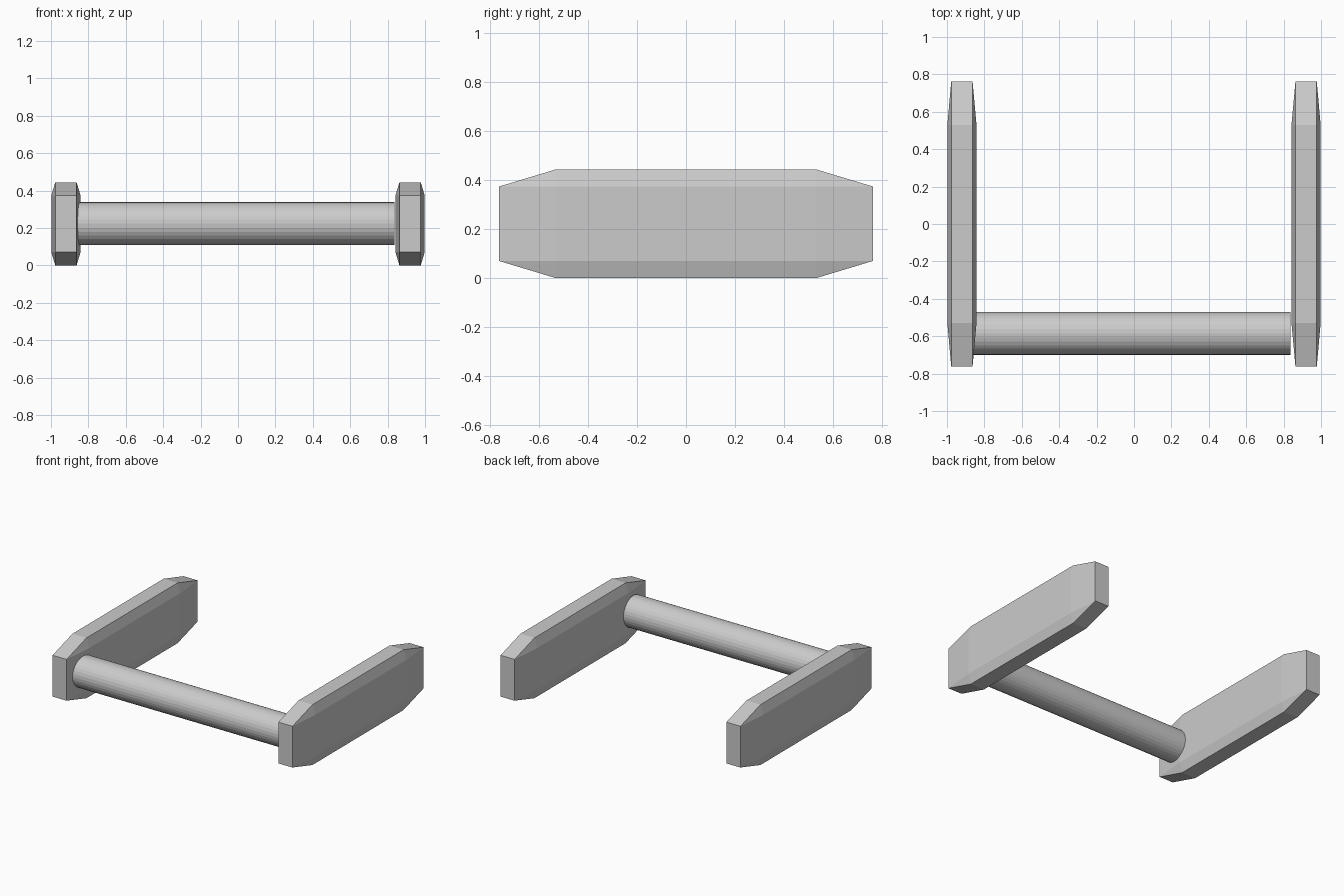
import bpy, bmesh, math
from mathutils import Matrix

cube = bpy.data.objects.get("Cube")
if cube:
    bpy.data.objects.remove(cube, do_unlink=True)

grey = bpy.data.materials.new("light_grey")
grey.use_nodes = True
colour = (0.6, 0.6, 0.6, 1)
grey.diffuse_color = colour
grey.node_tree.nodes["Principled BSDF"].inputs["Base Color"].default_value = colour

MID_Z = 0.222


def add_object(name, bm):
    bmesh.ops.recalc_face_normals(bm, faces=bm.faces)
    mesh = bpy.data.meshes.new(name)
    bm.to_mesh(mesh)
    bm.free()
    mesh.materials.append(grey)
    obj = bpy.data.objects.new(name, mesh)
    bpy.context.collection.objects.link(obj)
    return obj


# Chamfered side plate: hull of the broad faces, the top and bottom, and the ends
def side_plate(name, x):
    bm = bmesh.new()
    corners = [(0.078, 0.53, 0.152), (0.057, 0.53, MID_Z), (0.057, 0.762, 0.152)]
    for cx, cy, cz in corners:
        for sx in (-1, 1):
            for sy in (-1, 1):
                for sz in (-1, 1):
                    bm.verts.new((x + sx * cx, sy * cy, MID_Z + sz * cz))
    bmesh.ops.convex_hull(bm, input=bm.verts)
    bmesh.ops.dissolve_limit(bm, angle_limit=math.radians(1),
                             verts=bm.verts, edges=bm.edges)
    return add_object(name, bm)


side_plate("left_plate", 0.92)
side_plate("right_plate", -0.92)

# Round crossbar near the front
start, end = -0.88, 0.838
bm = bmesh.new()
bmesh.ops.create_cone(
    bm, cap_ends=True, segments=32, radius1=0.115, radius2=0.115,
    depth=end - start,
    matrix=Matrix.Translation(((start + end) / 2, -0.585, 0.223))
    @ Matrix.Rotation(math.pi / 2, 4, "Y"))
add_object("crossbar", bm)
